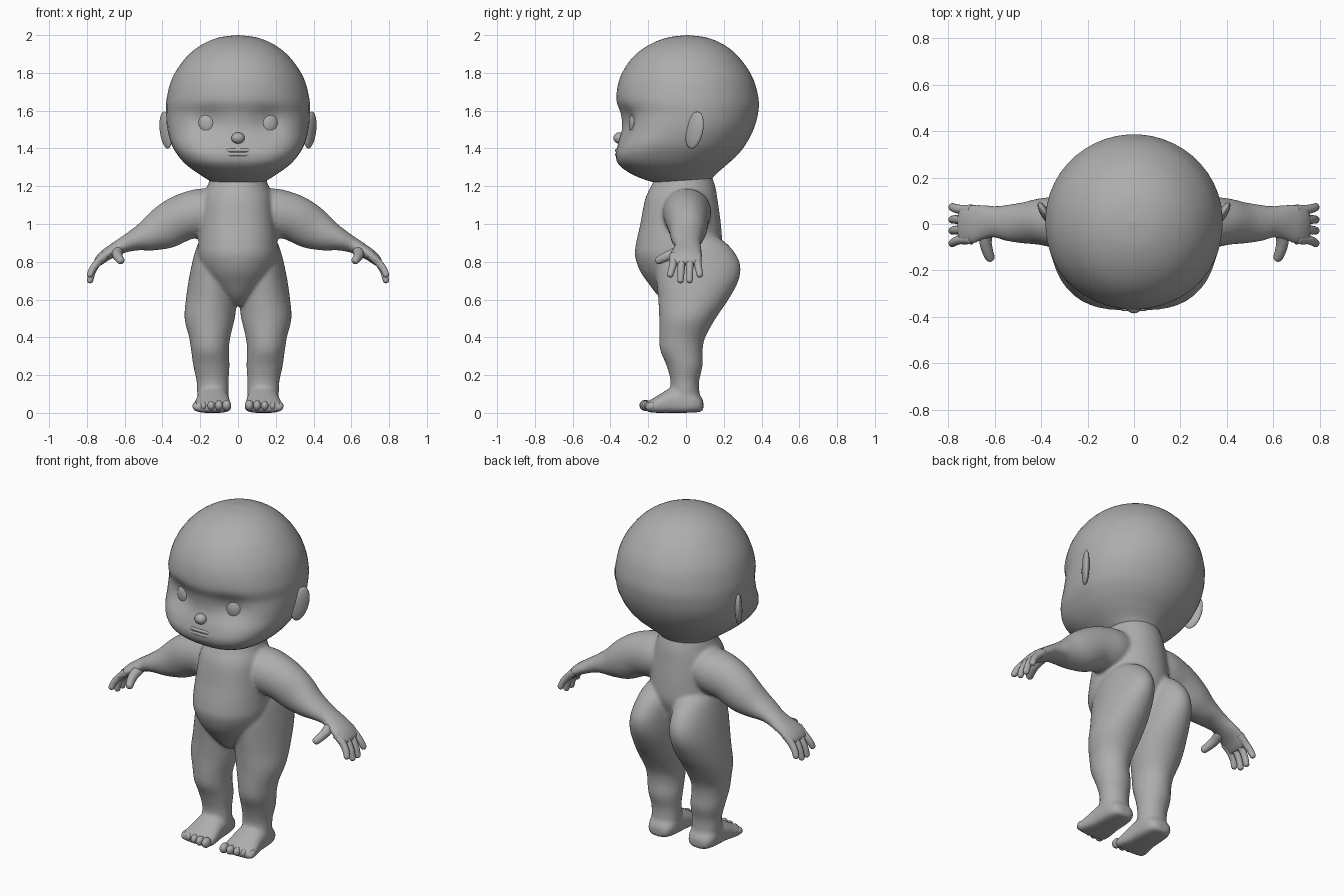
import bpy, bmesh, math
from mathutils import Vector, Matrix, Euler

cube = bpy.data.objects.get("Cube")
if cube:
    bpy.data.objects.remove(cube, do_unlink=True)

# Single grey material
grey = bpy.data.materials.new("matte grey")
grey.use_nodes = True
COLOUR = (0.42, 0.42, 0.42, 1)
grey.diffuse_color = COLOUR
grey.node_tree.nodes["Principled BSDF"].inputs["Base Color"].default_value = COLOUR

X, Y, Z = Vector((1, 0, 0)), Vector((0, 1, 0)), Vector((0, 0, 1))


def finish(bm, name):
    """Turn a bmesh into a smooth grey object."""
    bmesh.ops.recalc_face_normals(bm, faces=bm.faces[:])
    for f in bm.faces:
        f.smooth = True
    mesh = bpy.data.meshes.new(name)
    bm.to_mesh(mesh)
    bm.free()
    mesh.materials.append(grey)
    ob = bpy.data.objects.new(name, mesh)
    bpy.context.collection.objects.link(ob)
    return ob


def spline(rows, steps=6):
    """Catmull-Rom interpolation through rows of numbers."""
    out = []
    for i in range(len(rows) - 1):
        a, b, c, d = (rows[max(i - 1, 0)], rows[i], rows[i + 1], rows[min(i + 2, len(rows) - 1)])
        for k in range(steps):
            t = k / steps
            out.append([0.5 * (2 * q + (r - p) * t + (2 * p - 5 * q + 4 * r - s) * t * t
                               + (3 * q - p - 3 * r + s) * t ** 3)
                        for p, q, r, s in zip(a, b, c, d)])
    return out + [list(rows[-1])]


def loft(bm, rings, s=1, count=48):
    """Skin rings of (centre, u, v, exponent); the exponent squares the -v half."""
    loops = []
    for centre, u, v, n in rings:
        loop = []
        for k in range(count):
            a = math.tau * (k + 0.5) / count
            c, d = math.cos(a), math.sin(a)
            e = 2 / n if d < 0 else 1
            p = (centre + u * math.copysign(abs(c) ** e, c)
                 + v * math.copysign(abs(d) ** e, d))
            loop.append(bm.verts.new((p.x * s, p.y, p.z)))
        loops.append(loop)
    for a, b in zip(loops, loops[1:]):
        for k in range(count):
            j = (k + 1) % count
            bm.faces.new((a[k], a[j], b[j], b[k]))
    bm.faces.new(loops[0])
    bm.faces.new(loops[-1])


def stack(bm, rows, along=Z, s=1):
    """Rows: position, centre x, half width, low edge, high edge, exponent."""
    side = Y if along == Z else Z
    rings = []
    for p, cx, rx, lo, hi, n in spline(rows):
        rings.append((along * p + X * cx + side * (lo + hi) / 2,
                      X * max(rx, 0.002), side * max((hi - lo) / 2, 0.002), n))
    loft(bm, rings, s)


def limb(bm, rows, ref, s=1, count=24):
    """Rows: x, y, z, radius along ref, radius across."""
    pts = spline(rows)
    rings = []
    for i, r in enumerate(pts):
        t = (Vector(pts[min(i + 1, len(pts) - 1)][:3]) - Vector(pts[max(i - 1, 0)][:3])).normalized()
        u = (ref - t * ref.dot(t)).normalized()
        rings.append((Vector(r[:3]), u * max(r[3], 0.002), t.cross(u) * max(r[4], 0.002), 2))
    loft(bm, rings, s, count)


def digit(bm, points, r0, r1, ref, s):
    """Tapered tube with a rounded tip."""
    n = len(points) - 1
    rows = [(*p, r0 + (r1 - r0) * i / n, r0 + (r1 - r0) * i / n) for i, p in enumerate(points)]
    end = Vector(points[-1])
    d = (end - Vector(points[-2])).normalized()
    for k, f in ((0.6, 0.8), (0.9, 0.44), (1.0, 0.05)):
        rows.append((*(end + d * r1 * k), r1 * f, r1 * f))
    limb(bm, rows, ref, s, 16)


def blob(bm, centre, radii, rot=(0, 0, 0), s=1):
    m = (Matrix.Diagonal((s, 1, 1, 1)) @ Matrix.Translation(centre)
         @ Euler(rot).to_matrix().to_4x4() @ Matrix.Diagonal((*radii, 1)))
    bmesh.ops.create_uvsphere(bm, u_segments=32, v_segments=20, radius=1, matrix=m)


# Head: domed cranium, boxy cheeks and small chin
bm = bmesh.new()
stack(bm, [
    (2.0, 0, .004, .005, .012, 2), (1.985, 0, .11, -.105, .118, 2), (1.94, 0, .207, -.21, .215, 2),
    (1.87, 0, .286, -.293, .292, 2), (1.77, 0, .35, -.352, .356, 2), (1.66, 0, .379, -.369, .385, 2.1),
    (1.58, 0, .381, -.346, .381, 2.2), (1.5, 0, .374, -.342, .358, 2.5), (1.42, 0, .352, -.362, .316, 2.9),
    (1.36, 0, .316, -.372, .268, 3), (1.31, 0, .27, -.352, .212, 2.8), (1.26, 0, .2, -.28, .155, 2.4),
    (1.22, 0, .13, -.17, .12, 2), (1.2, 0, .05, -.06, .06, 2)])
# Press the eye sockets in
for v in bm.verts:
    if v.co.y < 0:
        d2 = ((abs(v.co.x) - .163) / .075) ** 2 + ((v.co.z - 1.535) / .08) ** 2
        v.co.y += .035 * math.exp(-d2)
finish(bm, "head")

# Closed eyes and ears
for s, side in ((1, "left"), (-1, "right")):
    bm = bmesh.new()
    blob(bm, (.163, -.262, 1.53), (.053, .04, .068), (0, 0, .25), s)
    finish(bm, side + "_eye")
    bm = bmesh.new()
    blob(bm, (.382, .045, 1.497), (.02, .052, .1), (-.25, 0, -.55), s)
    finish(bm, side + "_ear")

# Button nose and thin lips
bm = bmesh.new()
blob(bm, (0, -.353, 1.455), (.035, .032, .03))
finish(bm, "nose")
bm = bmesh.new()
for z, r in ((1.389, .009), (1.369, .01)):
    limb(bm, [(-.075, -.354, 1.376, .003, .003), (-.05, -.364, z, r, r), (0, -.366, z, r, r),
              (.05, -.364, z, r, r), (.075, -.354, 1.376, .003, .003)], Z)
finish(bm, "lips")

# Body: torso with round belly tapering between the legs
bm = bmesh.new()
stack(bm, [
    (1.27, 0, .14, -.15, .13, 2), (1.2, 0, .162, -.185, .155, 2), (1.13, 0, .185, -.217, .167, 2.2),
    (1.0, 0, .2, -.242, .185, 2.3), (.9, 0, .21, -.264, .19, 2.2), (.83, 0, .21, -.27, .17, 2.1),
    (.75, 0, .185, -.243, .14, 2), (.68, 0, .135, -.195, .09, 2), (.62, 0, .08, -.148, .05, 2),
    (.57, 0, .03, -.09, .02, 2)])
for s in (1, -1):
    # Legs with full buttocks, thighs and calves
    stack(bm, [
        (.95, .11, .06, -.05, .13, 2), (.91, .115, .09, -.1, .2, 2), (.85, .122, .106, -.145, .257, 2),
        (.78, .129, .117, -.162, .288, 2), (.7, .135, .127, -.157, .278, 2), (.6, .141, .135, -.147, .225, 2),
        (.5, .15, .133, -.142, .157, 2), (.4, .15, .109, -.142, .102, 2), (.33, .148, .1, -.136, .088, 2),
        (.25, .141, .096, -.103, .088, 2), (.17, .135, .085, -.082, .07, 2), (.1, .133, .083, -.085, .072, 2),
        (.05, .133, .075, -.08, .08, 2)], s=s)
    # Feet with flat soles
    stack(bm, [
        (.092, .133, .03, .02, .06, 2.5), (.08, .133, .06, .006, .085, 3), (.04, .133, .08, .002, .12, 3.5),
        (-.02, .133, .085, 0, .14, 4), (-.08, .133, .088, 0, .132, 4), (-.14, .135, .097, 0, .098, 4),
        (-.19, .138, .104, .003, .068, 3.5), (-.215, .138, .095, .012, .052, 3)], Y, s)
    # Arms running into the palms
    limb(bm, [
        (.08, .01, 1.08, .11, .1), (.18, .005, 1.062, .128, .128), (.29, .005, 1.035, .118, .124),
        (.39, .01, .98, .103, .115), (.47, .005, .942, .09, .088), (.54, .005, .917, .08, .06),
        (.6, .01, .892, .069, .044), (.65, .008, .866, .076, .037), (.7, 0, .836, .086, .032),
        (.735, -.003, .805, .09, .027), (.75, -.003, .785, .08, .018)], Y, s)
body = finish(bm, "body")
remesh = body.modifiers.new("blend", "REMESH")
remesh.mode = "VOXEL"
remesh.voxel_size = 0.01
remesh.use_smooth_shade = True
relax = body.modifiers.new("relax", "SMOOTH")
relax.factor = 0.5
relax.iterations = 8

for s, side in ((1, "left"), (-1, "right")):
    # Four curled fingers and a thumb
    bm = bmesh.new()
    for y0, y1, drop in ((.062, .073, .03), (.02, .019, 0), (-.024, -.029, 0), (-.066, -.083, .03)):
        digit(bm, [(.70, y0, .836), (.742, y0, .797), (.77, (y0 + y1) / 2, .75 + drop * .4),
                   (.783, y1, .703 + drop)], .022, .017, Y, s)
    digit(bm, [(.635, -.025, .862), (.64, -.075, .84), (.632, -.115, .822), (.622, -.142, .808)],
          .03, .021, X, s)
    finish(bm, side + "_fingers")
    # Five toes, largest on the inside
    bm = bmesh.new()
    for i in range(5):
        r = .029 - .002 * i
        blob(bm, (.06 + .041 * i, -.215 + .004 * i * i / 2, .04 - .001 * i), (r * .8, r * 1.1, r), s=s)
    finish(bm, side + "_toes")
